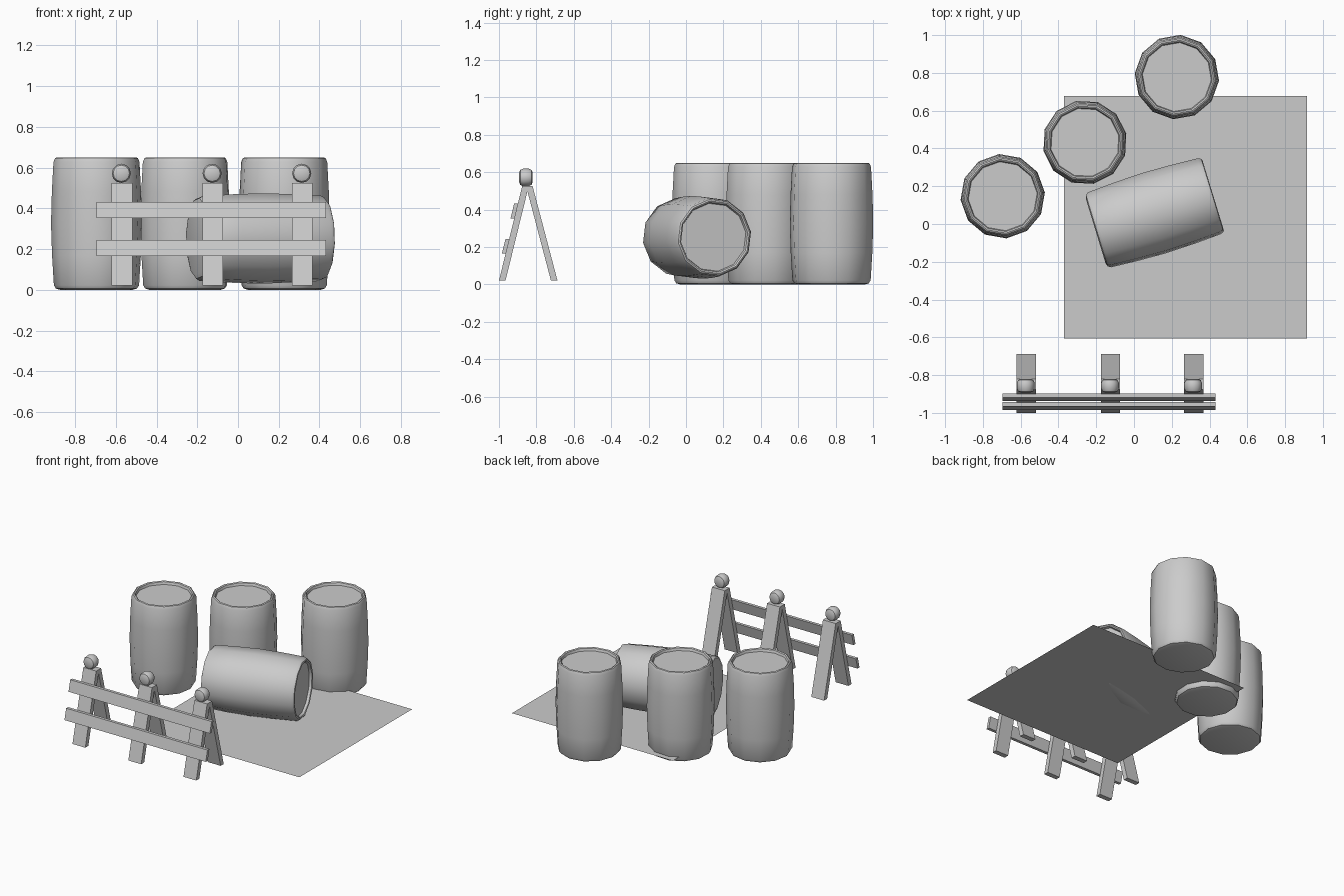
import bpy, bmesh, math
from mathutils import Matrix, Vector

if "Cube" in bpy.data.objects:
    bpy.data.objects.remove(bpy.data.objects["Cube"])


def finish(bm, name, smooth=None):
    bmesh.ops.recalc_face_normals(bm, faces=bm.faces)
    me = bpy.data.meshes.new(name)
    bm.to_mesh(me)
    bm.free()
    ob = bpy.data.objects.new(name, me)
    bpy.context.collection.objects.link(ob)
    if smooth:
        bpy.ops.object.select_all(action='DESELECT')
        ob.select_set(True)
        bpy.context.view_layer.objects.active = ob
        bpy.ops.object.shade_smooth_by_angle(angle=math.radians(smooth))
    return ob


def lathe(name, profile, sides, matrix, smooth=35):
    """Turn a (radius, height) profile around z and cap both ends."""
    bm = bmesh.new()
    rings = []
    for r, z in profile:
        rings.append([bm.verts.new((r * math.cos(2 * math.pi * i / sides),
                                    r * math.sin(2 * math.pi * i / sides), z))
                      for i in range(sides)])
    for a, b in zip(rings, rings[1:]):
        for i in range(sides):
            j = (i + 1) % sides
            bm.faces.new((a[i], a[j], b[j], b[i]))
    bm.faces.new(rings[0][::-1])
    bm.faces.new(rings[-1])
    bm.transform(matrix)
    return finish(bm, name, smooth)


def leaning_box(name, x0, x1, z0, z1, y0, y1, thick):
    """Box whose front edge leans from y0 at the bottom to y1 at the top."""
    bm = bmesh.new()
    section = [(y0, z0), (y0 + thick, z0), (y1 + thick, z1), (y1, z1)]
    a = [bm.verts.new((x0, y, z)) for y, z in section]
    b = [bm.verts.new((x1, y, z)) for y, z in section]
    bm.faces.new(a)
    bm.faces.new(b[::-1])
    for i in range(4):
        j = (i + 1) % 4
        bm.faces.new((a[i], b[i], b[j], a[j]))
    return finish(bm, name)


# Barrels: bulging sides, rounded rims, recessed lid
BARREL = [(0.180, 0.0), (0.200, 0.006), (0.210, 0.022), (0.219, 0.17),
          (0.224, 0.325), (0.220, 0.48), (0.212, 0.628), (0.204, 0.646),
          (0.196, 0.65), (0.188, 0.645), (0.183, 0.628)]
for k, (x, y, turn) in enumerate([(-0.695, 0.147, 5), (-0.26, 0.432, 12),
                                  (0.227, 0.778, -5)]):
    lathe(f"standing_barrel_{k + 1}", BARREL, 12,
          Matrix.Translation((x, y, 0)) @ Matrix.Rotation(math.radians(turn), 4, 'Z'))

# Fallen barrel, lid end to the right
lathe("fallen_barrel", BARREL, 12,
      Matrix.Translation((0.108, 0.058, 0.252))
      @ Matrix.Rotation(math.radians(17), 4, 'Z')
      @ Matrix.Rotation(math.radians(90), 4, 'Y')
      @ Matrix.Rotation(math.radians(8), 4, 'Z')
      @ Matrix.Translation((0, 0, -0.325)))

# Spill sheet
bm = bmesh.new()
bm.faces.new([bm.verts.new((x, y, 0.04)) for x, y in
              [(-0.37, -0.607), (0.915, -0.607), (0.915, 0.678), (-0.37, 0.678)]])
finish(bm, "spill_sheet")

# Barrier trestles with a warning lamp on each
LAMP = [(0.026, -0.036), (0.040, -0.030), (0.047, -0.014),
        (0.047, 0.014), (0.040, 0.030), (0.026, 0.036)]
for k, x in enumerate([-0.570, -0.124, 0.316]):
    leaning_box(f"front_leg_{k + 1}", x - 0.051, x + 0.051, 0.02, 0.525, -1.0, -0.876, 0.035)
    leaning_box(f"back_leg_{k + 1}", x - 0.051, x + 0.051, 0.02, 0.525, -0.722, -0.855, 0.035)
    lathe(f"warning_lamp_{k + 1}", LAMP, 12,
          Matrix.Translation((x - 0.003, -0.856, 0.572))
          @ Matrix.Rotation(math.radians(90), 4, 'X'))

# Barrier rails leaning along the front legs
for name, z0, z1 in (("lower_rail", 0.166, 0.244), ("upper_rail", 0.353, 0.432)):
    front = [-1.02 + 0.2455 * (z - 0.02) for z in (z0, z1)]
    leaning_box(name, -0.696, 0.432, z0, z1, front[0], front[1], 0.022)
